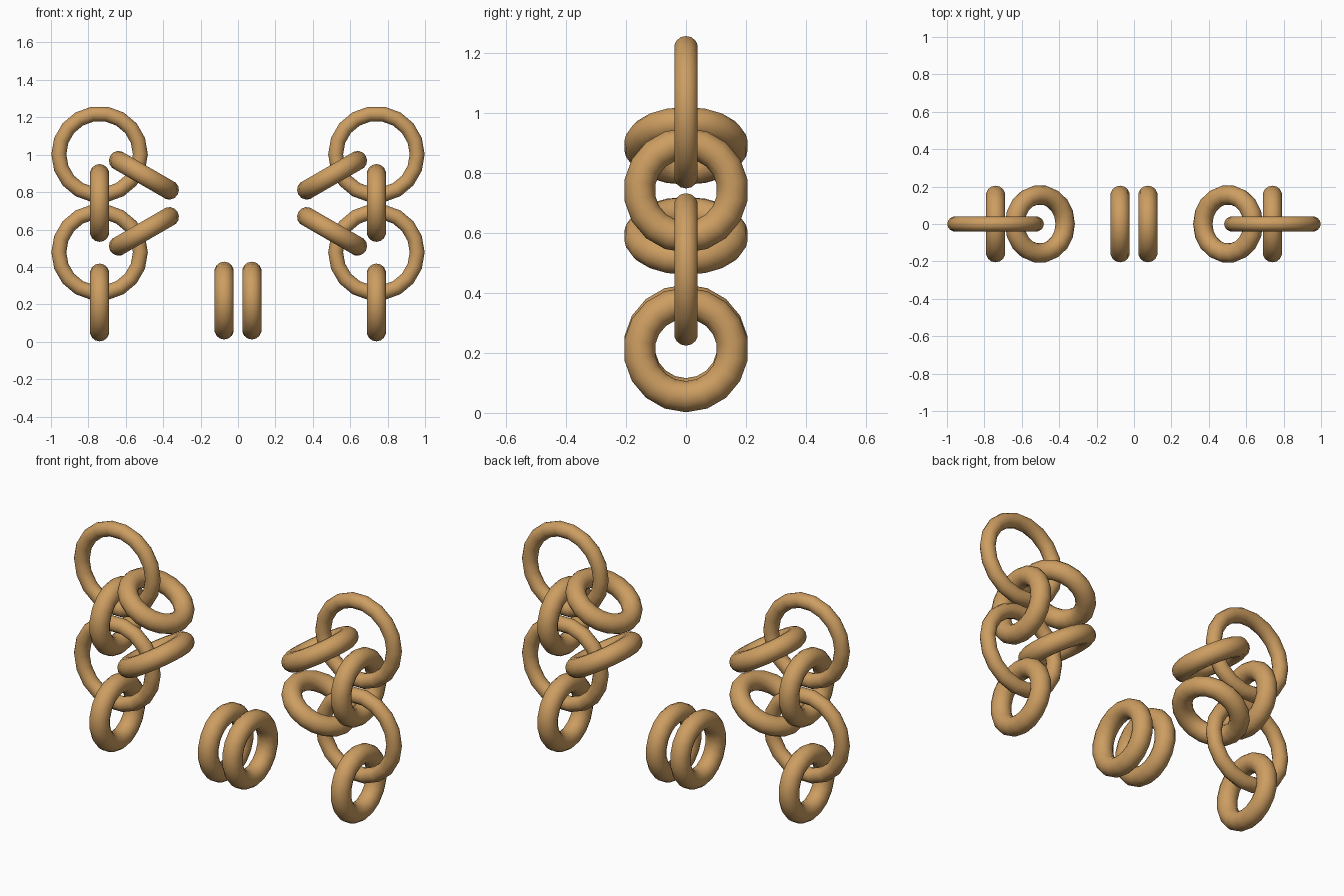
import bpy, math
from math import cos, sin, tau

cube = bpy.data.objects.get("Cube")
if cube:
    bpy.data.objects.remove(cube, do_unlink=True)

# Warm gold, shared by every link
gold = bpy.data.materials.new("warm_gold")
gold.use_nodes = True
colour = (0.61, 0.34, 0.12, 1)
gold.diffuse_color = colour
gold.node_tree.nodes["Principled BSDF"].inputs["Base Color"].default_value = colour


def ring(name, x, z, rotation, major, minor, segments=18, sides=14):
    bpy.ops.mesh.primitive_torus_add(
        location=(x, 0, z), rotation=rotation, major_segments=segments,
        minor_segments=sides, major_radius=major, minor_radius=minor)
    obj = bpy.context.object
    obj.name = name
    obj.data.materials.append(gold)
    bpy.ops.object.shade_smooth()
    return obj


LARGE = (0.218, 0.04)
SMALL = (0.156, 0.052)
FACE_FRONT = (math.pi / 2, 0, 0)
FACE_SIDE = (0, math.pi / 2, 0)
TILT = math.radians(30)

# Mirrored earring chains, plus one ring of the central pair on each side
for side, s in (("left", 1), ("right", -1)):
    x = s * 0.74
    ring(f"{side}_upper_large_ring", x, 1.002, FACE_FRONT, *LARGE)
    ring(f"{side}_lower_large_ring", x, 0.478, FACE_FRONT, *LARGE)
    ring(f"{side}_middle_small_ring", x, 0.742, FACE_SIDE, *SMALL)
    ring(f"{side}_bottom_small_ring", x, 0.21, FACE_SIDE, *SMALL)
    ring(f"{side}_upper_tilted_ring", s * 0.503, 0.89, (0, -s * TILT, 0), *SMALL)
    ring(f"{side}_lower_tilted_ring", s * 0.503, 0.59, (0, s * TILT, 0), *SMALL)
    ring(f"{side}_centre_ring", s * 0.074, 0.22, FACE_SIDE, *SMALL)
